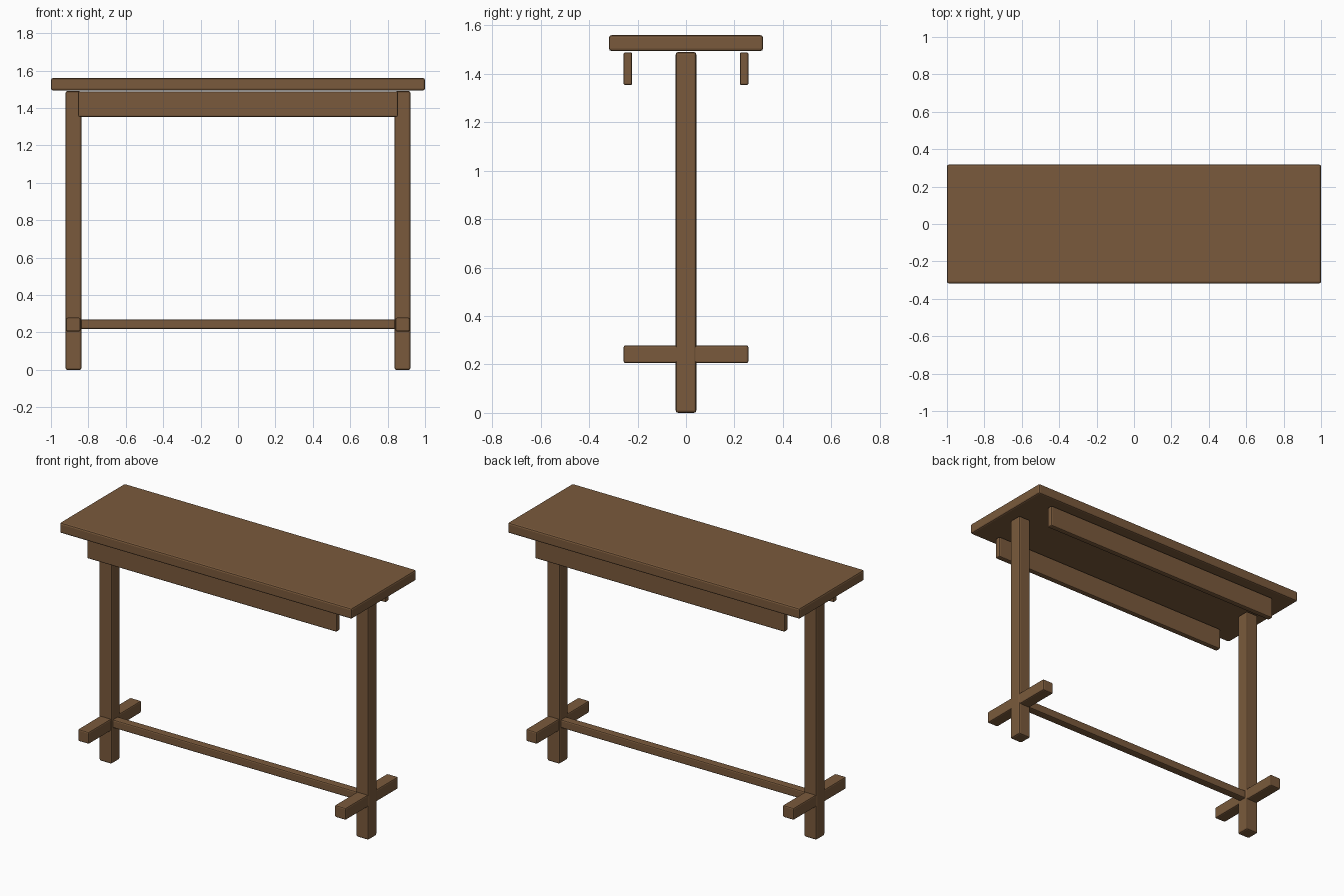
import bpy

cube = bpy.data.objects.get("Cube")
if cube:
    bpy.data.objects.remove(cube, do_unlink=True)

# One wood colour for everything
wood = bpy.data.materials.new("brown wood")
wood.use_nodes = True
colour = (0.195, 0.102, 0.045, 1)
wood.diffuse_color = colour
wood.node_tree.nodes["Principled BSDF"].inputs["Base Color"].default_value = colour


def beam(name, centre, size, bevel=0.01):
    """Box with softened edges."""
    bpy.ops.mesh.primitive_cube_add(size=1, location=centre)
    obj = bpy.context.object
    obj.name = name
    obj.scale = size
    bpy.ops.object.transform_apply(location=False, rotation=False, scale=True)
    mod = obj.modifiers.new("soft edges", "BEVEL")
    mod.width = bevel
    mod.segments = 2
    obj.data.materials.append(wood)
    return obj


# Table top
beam("table_top", (0, 0, 1.527), (2, 0.636, 0.065))

# Single post and crossbar at each end
for side, x in (("left", 0.88), ("right", -0.88)):
    beam(side + "_post", (x, 0, 0.745), (0.085, 0.085, 1.49))
    beam(side + "_crossbar", (x, 0, 0.242), (0.076, 0.515, 0.074), 0.008)

# Long rails under the front and back of the top
for side, y in (("front", -0.24), ("back", 0.24)):
    beam(side + "_apron", (0, y, 1.421), (1.71, 0.036, 0.136), 0.008)

# Low stretcher joining the posts
beam("stretcher", (0, 0, 0.244), (1.69, 0.052, 0.052), 0.008)
